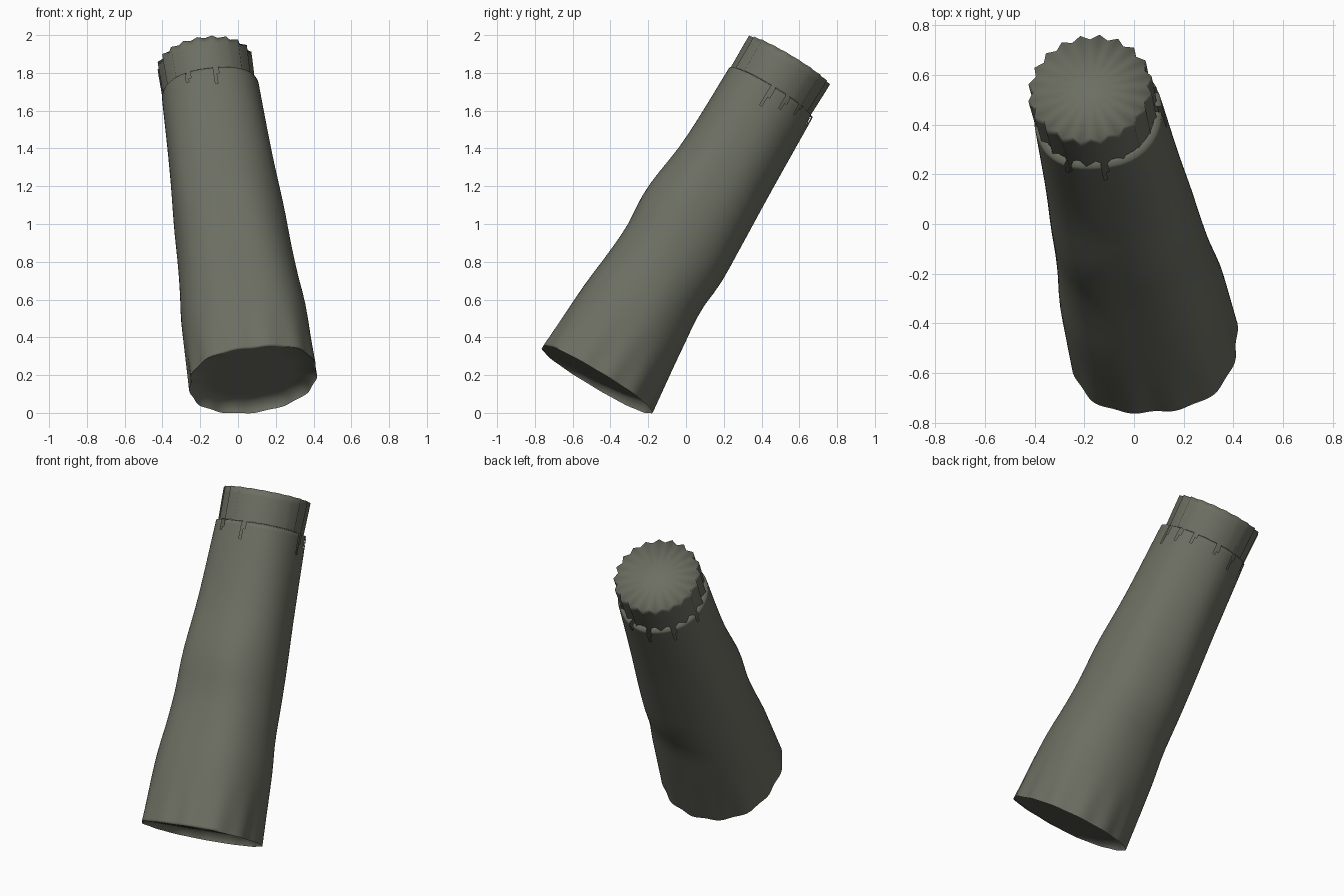
import bpy
import math
from mathutils import Vector

cube = bpy.data.objects.get("Cube")
if cube:
    bpy.data.objects.remove(cube)

# Single cloth colour
cloth = bpy.data.materials.new("olive_grey_cloth")
cloth.use_nodes = True
colour = (0.15, 0.157, 0.122, 1)
cloth.diffuse_color = colour
shader = cloth.node_tree.nodes["Principled BSDF"]
shader.inputs["Base Color"].default_value = colour
shader.inputs["Roughness"].default_value = 0.9

# Leaning frame: axis runs from the wide hem up to the cuff
BASE = Vector((0.08, -0.47, 0.175))
AXIS = Vector((-0.126, 0.511, 0.85)).normalized()
BACK = Vector((0, 0.857, -0.515)).normalized()
SIDE = BACK.cross(AXIS).normalized()
COLS = 120
HEM_TOP = 1.79

# Distance along axis, half width, front radius, back radius
SECTIONS = [
    (0.0, 0.338, 0.336, 0.337),
    (0.4, 0.331, 0.318, 0.300),
    (0.6, 0.313, 0.298, 0.284),
    (0.78, 0.302, 0.286, 0.298),
    (1.0, 0.294, 0.297, 0.290),
    (1.33, 0.276, 0.259, 0.275),
    (1.79, 0.259, 0.252, 0.262),
]


def place(x, v, t):
    return BASE + SIDE * x + BACK * v + AXIS * t


def radii(t):
    """Smooth spline through the sections."""
    last = len(SECTIONS) - 1
    i = max(j for j in range(last) if SECTIONS[j][0] <= max(t, 0))
    p, a, b, q = (SECTIONS[min(max(j, 0), last)] for j in range(i - 1, i + 3))
    span = b[0] - a[0]
    f = min((t - a[0]) / span, 1)
    result = []
    for c in (1, 2, 3):
        m0 = (b[c] - p[c]) / (b[0] - p[0]) * span
        m1 = (q[c] - a[c]) / (q[0] - a[0]) * span
        result.append(a[c] * (1 - f) ** 2 * (1 + 2 * f) + m0 * f * (1 - f) ** 2
                      + b[c] * f * f * (3 - 2 * f) - m1 * f * f * (1 - f))
    return result


def sleeve_point(k, t, inset=0.0, rise=0.0):
    """Rounded-box section with soft lengthwise folds and a wavy hem."""
    ang = 2 * math.pi * k / COLS
    c, s = math.cos(ang), math.sin(ang)
    width, front, back = radii(t)
    n = 2.32 - 0.25 * s - 0.2 * t / HEM_TOP
    r = (abs(c) ** n + abs(s) ** n) ** (-1 / n)
    r += 0.007 * math.sin(math.pi * t / HEM_TOP) * math.sin(6 * ang + 3 * t)
    r += 0.014 * max(0, 1 - t / 0.3) * math.sin(13 * ang)
    r *= 1 - inset
    return place(c * width * r, s * (back if s > 0 else front) * r, t + rise)


def quads(rows, cols, skip=lambda i, k: False):
    return [(i * cols + k, i * cols + (k + 1) % cols,
             (i + 1) * cols + (k + 1) % cols, (i + 1) * cols + k)
            for i in range(rows - 1) for k in range(cols) if not skip(i, k)]


def make(name, verts, faces):
    mesh = bpy.data.meshes.new(name)
    mesh.from_pydata(verts, [], faces)
    mesh.materials.append(cloth)
    obj = bpy.data.objects.new(name, mesh)
    bpy.context.collection.objects.link(obj)
    bpy.ops.object.select_all(action="DESELECT")
    obj.select_set(True)
    bpy.context.view_layer.objects.active = obj
    bpy.ops.object.shade_smooth_by_angle(angle=math.radians(120))


# Tapered slits cut down from the sleeve's upper edge: angle and depth
SLITS = {357: 0.12, 19: 0.09, 39: 0.06, 72: 0.07, 100: 0.1,
         132: 0.1, 168: 0.06, 240: 0.07, 274: 0.1}
slit_cols = {round(a / 360 * COLS) % COLS: d for a, d in SLITS.items()}

# Rings: recessed end, rim, body, then the edge folded in towards the cuff
levels = [0.0, 0.015, 0.04] + [0.08 * j for j in range(1, 21)]
levels += [1.63 + 0.02 * j for j in range(8)] + [HEM_TOP]


def dish(k, inset):
    """Tilted flat end: flush at the front, recessed at the back."""
    s = math.sin(2 * math.pi * k / COLS)
    return sleeve_point(k, 0, inset, 0.026 * (1 + s * (1 - inset)))


rings = [[dish(k, i) for k in range(COLS)] for i in (0.7, 0.35, 0.04)]
body_start = len(rings)
rings += [[sleeve_point(k, t) for k in range(COLS)] for t in levels]
rings.append([sleeve_point(k, HEM_TOP, 0.1, 0.008) for k in range(COLS)])


def slit(i, k):
    if i < body_start:
        return False
    below = HEM_TOP - levels[min(i - body_start, len(levels) - 1)]
    return (below < slit_cols.get(k, -1) + 0.001
            or below < slit_cols.get((k - 1) % COLS, -1) * 0.6)


points = [p for ring in rings for p in ring]
faces = quads(len(rings), COLS, slit)
faces += [((k + 1) % COLS, k, len(points)) for k in range(COLS)]
points.append(place(0, 0, 0.026))
make("sleeve", points, faces)

# Ribbed cuff with a closed end: ridge and valley points alternate
RIB_COLS = 40


def cuff_point(k, t, scale):
    ang = 2 * math.pi * k / RIB_COLS
    r = (0.253 if k % 2 else 0.231) * scale
    return place(r * math.cos(ang) - 0.007, r * math.sin(ang), t)


stack = [(1.55, 0.96), (1.79, 0.985), (1.95, 1.0), (1.988, 1.0)]
points = [cuff_point(k, t, s) for t, s in stack for k in range(RIB_COLS)]
faces = quads(len(stack), RIB_COLS)
top = (len(stack) - 1) * RIB_COLS
faces += [(top + k, top + (k + 1) % RIB_COLS, len(points)) for k in range(RIB_COLS)]
points.append(place(-0.007, 0, 1.99))
make("ribbed_cuff", points, faces)
